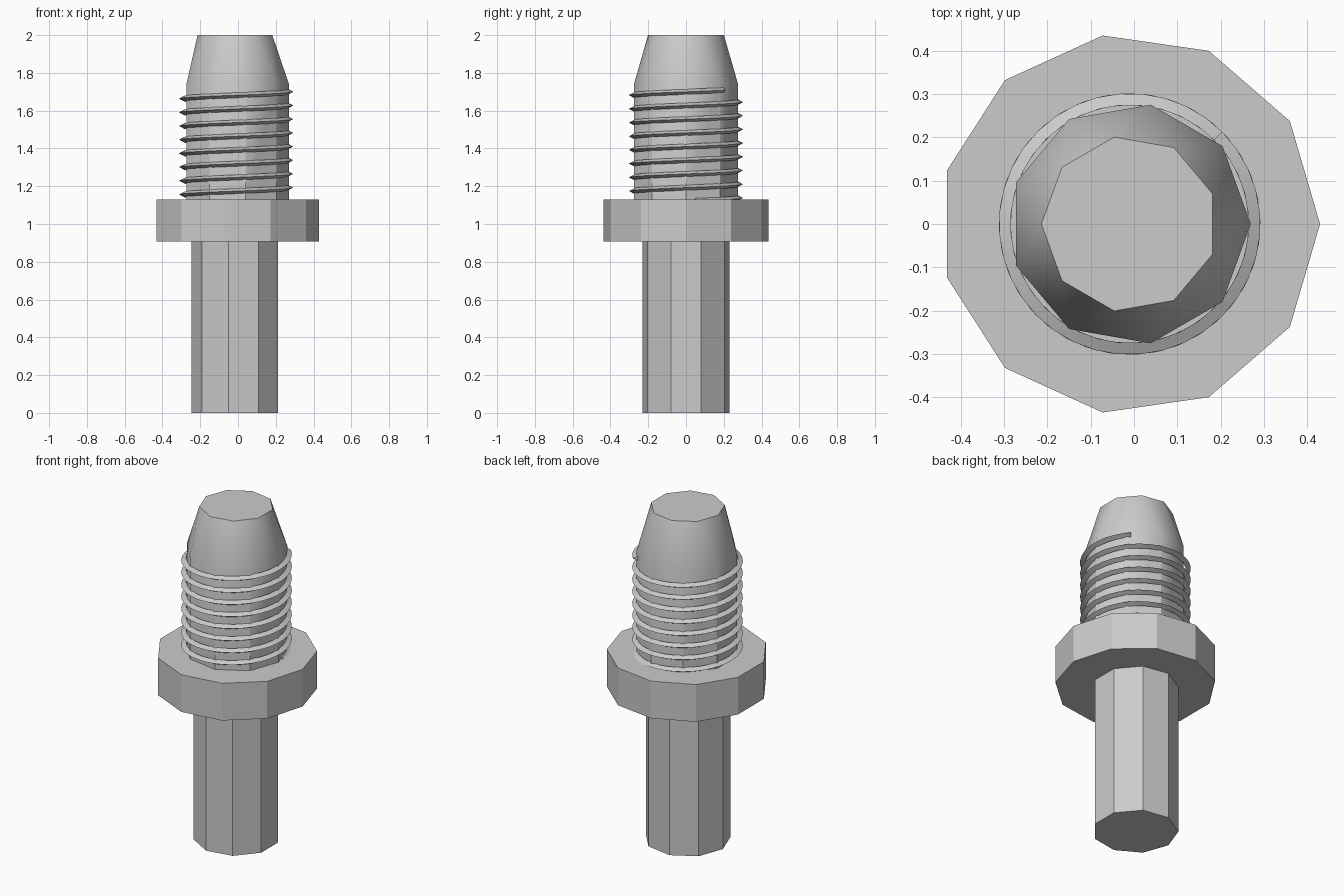
import bpy, bmesh
from math import radians, cos, sin, pi

if "Cube" in bpy.data.objects:
    bpy.data.objects.remove(bpy.data.objects["Cube"])

AXIS_X = -0.01  # the odd-sided parts share an axis slightly off centre

steel = bpy.data.materials.new("grey_steel")
steel.use_nodes = True
colour = (0.6, 0.6, 0.6, 1)
steel.diffuse_color = colour
steel.node_tree.nodes["Principled BSDF"].inputs["Base Color"].default_value = colour


def finish(bm, name, angle=30):
    """Turn a bmesh into a shaded object on the shared axis."""
    bmesh.ops.recalc_face_normals(bm, faces=bm.faces)
    mesh = bpy.data.meshes.new(name)
    bm.to_mesh(mesh)
    bm.free()
    mesh.materials.append(steel)
    obj = bpy.data.objects.new(name, mesh)
    obj.location.x = AXIS_X
    bpy.context.collection.objects.link(obj)
    bpy.ops.object.select_all(action="DESELECT")
    obj.select_set(True)
    bpy.context.view_layer.objects.active = obj
    bpy.ops.object.shade_smooth_by_angle(angle=radians(angle))
    return obj


def ring(bm, sides, radius, z, phase=0.0):
    """A polygon of vertices; phase is in fractions of one side."""
    step = 2 * pi / sides
    return [bm.verts.new((radius * cos((i + phase) * step),
                          radius * sin((i + phase) * step), z)) for i in range(sides)]


def walls(bm, low, high):
    n = len(low)
    for i in range(n):
        j = (i + 1) % n
        bm.faces.new((low[i], low[j], high[j], high[i]))


def prism(name, sides, radius, z0, z1, phase=0.0):
    bm = bmesh.new()
    low, high = ring(bm, sides, radius, z0, phase), ring(bm, sides, radius, z1, phase)
    walls(bm, low, high)
    bm.faces.new(low)
    bm.faces.new(high)
    return finish(bm, name)


# Lower shaft and wide collar
prism("lower_shaft", 9, 0.235, 0, 0.907, 0.5)
prism("collar", 11, 0.44, 0.907, 1.131)

# Threaded body with a twisted, triangulated taper to the tip
bm = bmesh.new()
base = ring(bm, 9, 0.28, 1.131)
shoulder = ring(bm, 9, 0.28, 1.74)
tip = ring(bm, 9, 0.204, 2.0, 0.5)
walls(bm, base, shoulder)
for i in range(9):
    j = (i + 1) % 9
    bm.faces.new((shoulder[i], shoulder[j], tip[i]))
    bm.faces.new((shoulder[j], tip[j], tip[i]))
bm.faces.new(base)
bm.faces.new(tip)
finish(bm, "upper_body")

# Helical thread with a pointed section
PITCH, SEGMENTS = 0.0725, 36
START, END = 10, 45 + 8 * 360
section = [(0.275, -0.014), (0.302, 0), (0.275, 0.014)]
bm = bmesh.new()
count = (END - START) * SEGMENTS // 360
previous = None
for k in range(count + 1):
    deg = START + (END - START) * k / count
    z = 1.122 + PITCH * (deg - START) / 360
    a = radians(deg)
    loop = [bm.verts.new((r * cos(a), r * sin(a), z + dz)) for r, dz in section]
    if previous:
        walls(bm, previous, loop)
    else:
        bm.faces.new(loop)
    previous = loop
bm.faces.new(previous)
finish(bm, "screw_thread")
